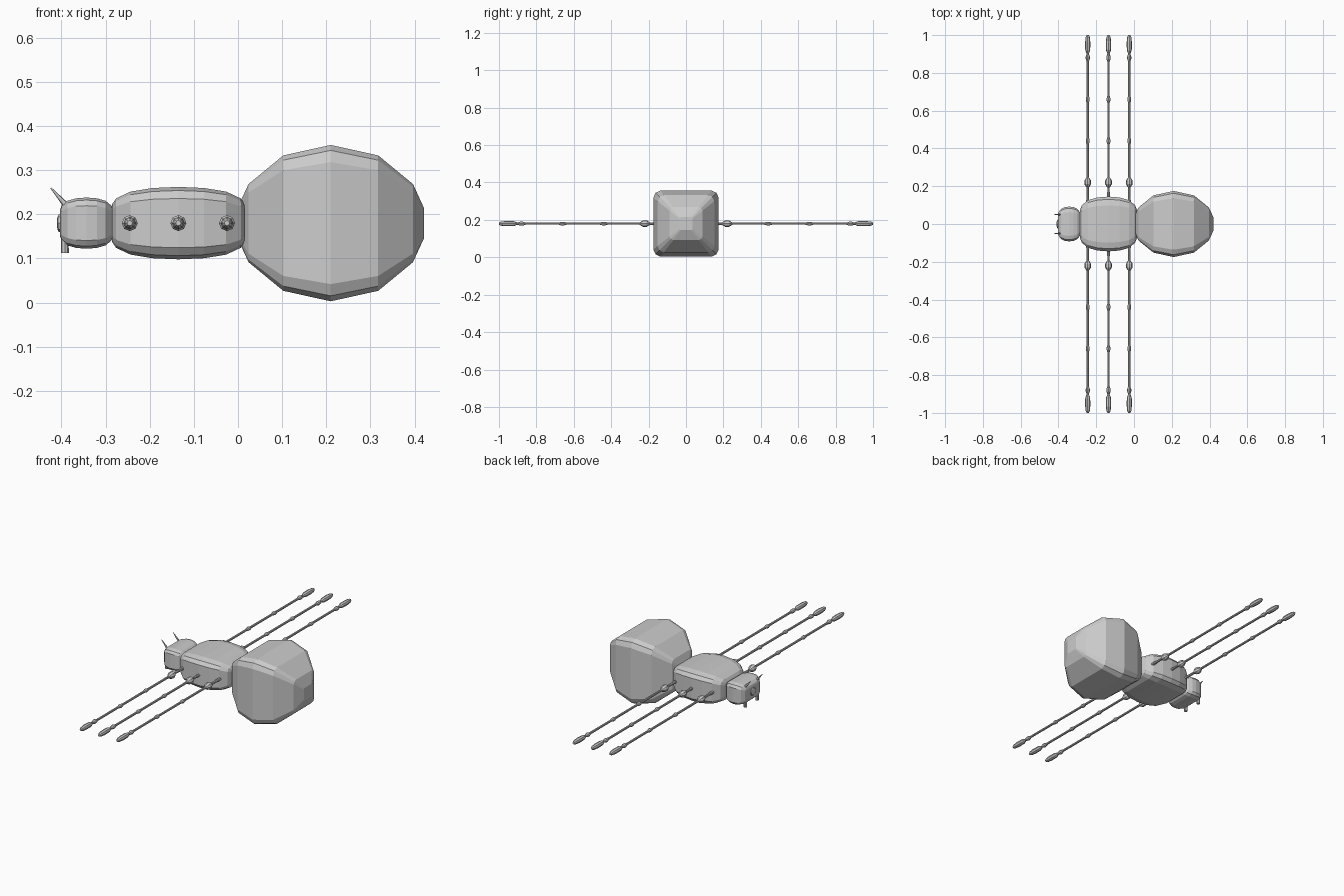
import bpy
import bmesh
from math import cos, sin, pi
from mathutils import Vector

cube = bpy.data.objects.get("Cube")
if cube:
    bpy.data.objects.remove(cube)

GREY = (0.6, 0.6, 0.6, 1)
grey = bpy.data.materials.new("plain grey")
grey.use_nodes = True
grey.diffuse_color = GREY
grey.node_tree.nodes["Principled BSDF"].inputs["Base Color"].default_value = GREY

BODY_HEIGHT = 0.18
X, Y, Z = Vector((1, 0, 0)), Vector((0, 1, 0)), Vector((0, 0, 1))
OCTAGON = [(cos(pi * i / 4), sin(pi * i / 4)) for i in range(8)]


def rounded_square(flat, knee):
    """Unit square section with softened corners and a vertex mid-side."""
    side = [(1, 0), (1, flat), (knee, knee), (flat, 1)]
    points = []
    for _ in range(4):
        points += side
        side = [(-b, a) for a, b in side]
    return points


def loft(name, stations, section):
    """Skin a closed form over rings of (centre, section axis, section axis)."""
    bm = bmesh.new()
    rings = []
    for centre, across, up in stations:
        rings.append([bm.verts.new(centre + across * a + up * b) for a, b in section])
    count = len(section)
    for ring, following in zip(rings, rings[1:]):
        for i in range(count):
            j = (i + 1) % count
            bm.faces.new((ring[i], ring[j], following[j], following[i]))
    bm.faces.new(rings[0])
    bm.faces.new(rings[-1])
    bmesh.ops.recalc_face_normals(bm, faces=bm.faces)
    mesh = bpy.data.meshes.new(name)
    bm.to_mesh(mesh)
    bm.free()
    mesh.materials.append(grey)
    bpy.context.collection.objects.link(bpy.data.objects.new(name, mesh))


def body_segment(name, centre, length, width, height, steps, power, section):
    """Segment along x whose half sizes follow a powered sine, with blunt ends."""
    blunt = 0.2
    stations = []
    for i in range(steps + 1):
        angle = min(max(pi * i / steps, blunt), pi - blunt)
        swell = sin(angle) ** power
        middle = X * (centre - length * cos(angle)) + Z * BODY_HEIGHT
        stations.append((middle, Y * width * swell, Z * height * swell))
    loft(name, stations, section)


def rod(name, start, end, start_radius, end_radius, across, up):
    """Tapered octagonal rod between two points."""
    loft(name, [(Vector(start), across * start_radius, up * start_radius),
                (Vector(end), across * end_radius, up * end_radius)], OCTAGON)


# Three body segments, with the head towards -x
soft_section = rounded_square(0.68, 0.9)
body_segment("abdomen", 0.21, 0.215, 0.175, 0.177, 6, 1, rounded_square(0.78, 0.93))
body_segment("thorax", -0.135, 0.153, 0.145, 0.082, 8, 0.4, soft_section)
body_segment("head", -0.343, 0.061, 0.092, 0.058, 8, 0.4, soft_section)
body_segment("mouth", -0.4, 0.01, 0.025, 0.022, 4, 0.5, OCTAGON)

# Leg profile of (distance out, radius): a knot at each joint, then a long foot
thin = 0.006
leg_profile = [(0.12, 0.008)]
for joint, knot in ((0.22, 0.018), (0.44, 0.01), (0.66, 0.01), (0.88, 0.011)):
    leg_profile += [(joint - knot - 0.01, thin), (joint - knot / 2, knot),
                    (joint + knot / 2, knot), (joint + knot + 0.01, thin)]
leg_profile += [(0.92, 0.013), (0.96, 0.014), (0.99, 0.011), (1, thin)]

for side, label in ((1, "left"), (-1, "right")):
    # Straight legs reaching out sideways from the thorax
    for x, pair in ((-0.245, "front"), (-0.135, "middle"), (-0.025, "rear")):
        stations = [(X * x + Y * side * distance + Z * BODY_HEIGHT, X * radius, Z * radius)
                    for distance, radius in leg_profile]
        loft(f"{pair}_leg_{label}", stations, OCTAGON)

    # Face details: pointed antenna, small eye and hanging mandible
    y = side * 0.05
    rod(f"antenna_{label}", (-0.38, y, 0.21), (-0.424, y, 0.26), 0.006, 0.001, Y, X + Z)
    rod(f"eye_{label}", (-0.38, y, 0.206), (-0.4, y, 0.206), 0.008, 0.006, Y, Z)
    rod(f"mandible_{label}", (-0.392, y, 0.165), (-0.392, y, 0.112), 0.008, 0.009, X, Y)
